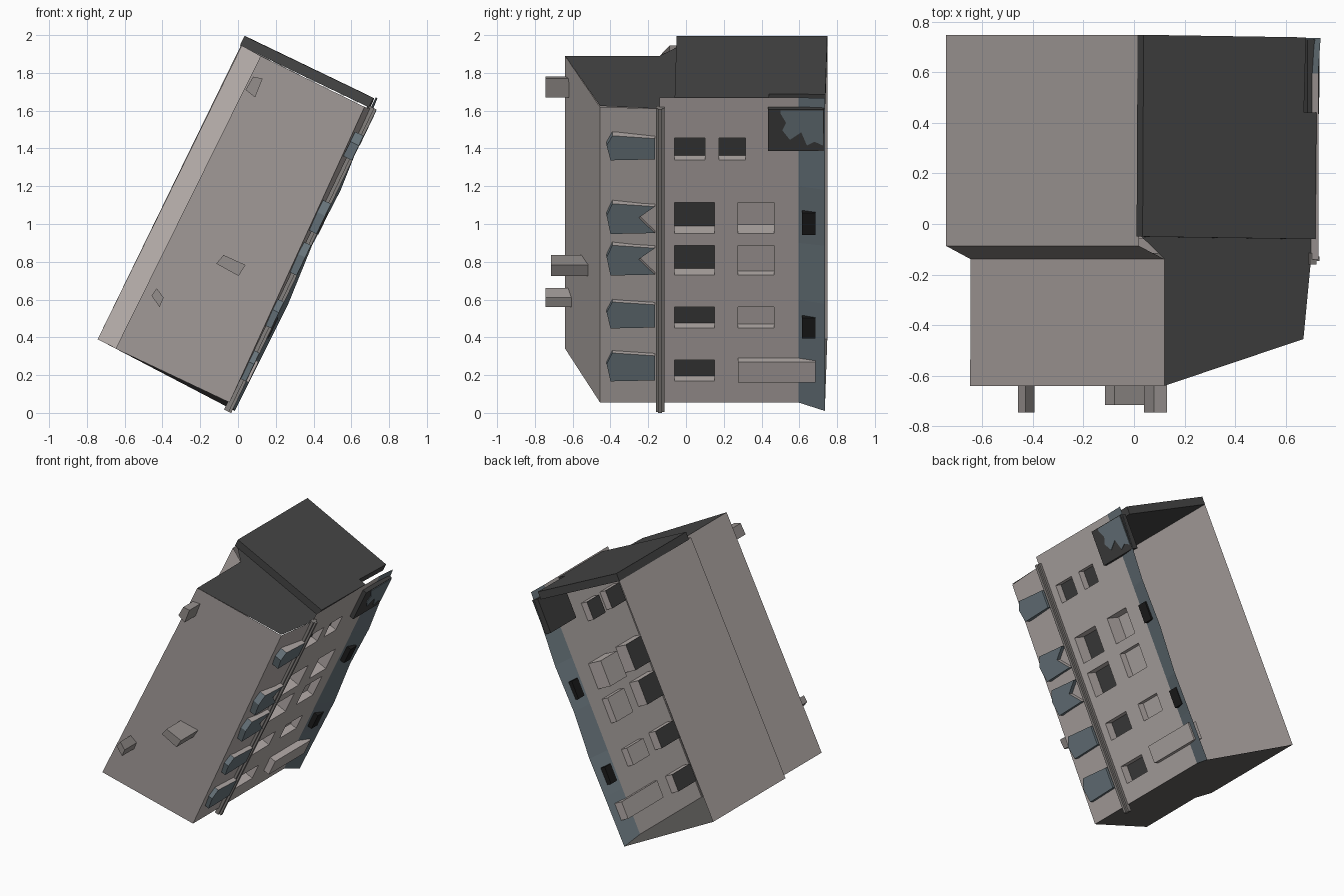
import bpy, bmesh, math
from mathutils import Vector as V

if "Cube" in bpy.data.objects:
    bpy.data.objects.remove(bpy.data.objects["Cube"])

TILT = math.radians(25.6)                              # whole house leans toward +x
OUT = V((math.cos(TILT), 0, -math.sin(TILT)))          # outward from the facade
UP = V((math.sin(TILT), 0, math.cos(TILT)))            # along the leaning walls
CENTRE = V((0, 0.05, 1.0))


def colour(name, r, g, b):
    m = bpy.data.materials.new(name)
    m.diffuse_color = (r, g, b, 1)
    m.use_nodes = True
    m.node_tree.nodes["Principled BSDF"].inputs["Base Color"].default_value = m.diffuse_color
    return m


WALL = colour("warm grey plaster", 0.46, 0.415, 0.40)
ROOF = colour("charcoal roof", 0.06, 0.06, 0.06)
BLUE = colour("slate blue", 0.145, 0.185, 0.21)
DARK = colour("dark glass", 0.05, 0.05, 0.05)
BLACK = colour("black vent", 0.012, 0.012, 0.012)
STONE = colour("mid grey stone", 0.30, 0.275, 0.265)
TRIM = colour("pipe grey", 0.23, 0.215, 0.205)
FLOOR = colour("floor grey", 0.12, 0.115, 0.11)


def add(name, bm, *mats):
    me = bpy.data.meshes.new(name)
    bm.to_mesh(me)
    bm.free()
    ob = bpy.data.objects.new(name, me)
    for m in mats:
        me.materials.append(m)
    bpy.context.collection.objects.link(ob)
    return ob


def sheet(name, polys, *mats, index=None):
    """Open single-sided faces, turned away from the house centre."""
    bm = bmesh.new()
    for i, p in enumerate(polys):
        f = bm.faces.new([bm.verts.new(c) for c in p])
        f.normal_update()
        if f.normal.dot(f.calc_center_median() - CENTRE) < 0:
            f.normal_flip()
        f.material_index = index[i] if index else 0
    bmesh.ops.remove_doubles(bm, verts=bm.verts, dist=0.0005)
    return add(name, bm, *mats)


def solid(name, ring, vec, mat, top=None):
    """Closed prism; faces looking up the wall may take a second colour."""
    bm = bmesh.new()
    n = len(ring)
    a = [bm.verts.new(V(p)) for p in ring]
    b = [bm.verts.new(V(p) + V(vec)) for p in ring]
    bm.faces.new(a)
    bm.faces.new(b[::-1])
    for i in range(n):
        bm.faces.new((a[i], a[(i + 1) % n], b[(i + 1) % n], b[i]))
    bmesh.ops.recalc_face_normals(bm, faces=bm.faces)
    if top:
        for f in bm.faces:
            f.material_index = int(f.normal.dot(UP) > 0.5)
    return add(name, bm, mat, *([top] if top else []))


def F(y, z, d=0.0):
    """Point on the leaning facade at height z, pushed out by d."""
    return V((-0.045 + 0.745 * (z - 0.055) / 1.555, y, z)) + OUT * d


def rect(y0, y1, z0, z1, d=0.0):
    return [F(y0, z0, d), F(y1, z0, d), F(y1, z1, d), F(y0, z1, d)]


def plate(name, outline, d0, d1, mat, top=None):
    return solid(name, [F(y, z, d0) for y, z in outline], OUT * (d1 - d0), mat, top)


def box(y0, y1, z0, z1):
    return [(y0, z0), (y1, z0), (y1, z1), (y0, z1)]


# Outer shell walls (the far +y end is open)
sheet("front_wall", [[(-.648, -.64, .34), F(-.455, .055), (.67, -.455, 1.62), (.12, -.64, 1.89)]], WALL)
sheet("rear_walls", [
    [(-.743, -.087, .39), (-.743, .748, .39), (.02, .748, 1.955), (.02, -.087, 1.945)],
    [(-.743, -.087, .39), (-.646, -.139, .34), (.12, -.139, 1.89), (.02, -.087, 1.945)],
    [(-.646, -.139, .34), (-.648, -.64, .34), (.12, -.64, 1.89), (.12, -.139, 1.89)]], WALL)
sheet("floor", [[(-.648, -.64, .34), F(-.455, .055), F(-.14, .055), F(.595, .055),
                 F(.735, .03, .045), (-.743, .748, .39), (-.743, -.087, .39), (-.646, -.139, .34)]], FLOOR)

# Facade with recessed windows: y0, y1, z0, z1, depth, dark back
wins = [(-.06, .10, 1.34, 1.455, .05, 1), (.175, .315, 1.34, 1.455, .05, 1)]
for z0, z1, dd, dl in ((.95, 1.115, .09, .11), (.73, .885, .08, .05), (.45, .56, .06, .05)):
    wins += [(-.06, .15, z0, z1, dd, 1), (.275, .465, z0, min(z1, z0 + .165), dl, 0)]
wins.append((-.06, .15, .17, .28, .06, 1))
ys = sorted({-.14, .595} | {v for w in wins for v in w[:2]})
zs = sorted({.055, 1.67} | {v for w in wins for v in w[2:4]})
polys, idx = [], []
for ya, yb in zip(ys, ys[1:]):
    for za, zb in zip(zs, zs[1:]):
        cy, cz = (ya + yb) / 2, (za + zb) / 2
        if not any(w[0] < cy < w[1] and w[2] < cz < w[3] for w in wins):
            polys.append(rect(ya, yb, za, zb))
            idx.append(0)
polys.append([F(-.455, .055), F(-.14, .055), F(-.14, 1.61), (.67, -.455, 1.62)])
idx.append(0)
for y0, y1, z0, z1, d, dark in wins:
    o, b = rect(y0, y1, z0, z1), rect(y0, y1, z0, z1, -d)
    polys.append(b)
    idx.append(dark)
    for i in range(4):
        j = (i + 1) % 4
        polys.append([o[i], o[j], b[j], b[i]])
        idx.append(0)
sheet("facade", polys, WALL, DARK, index=idx)

# Wavy blue corner strip with vents
lev = [(.03, .045), (.35, .05), (.6, .055), (.9, .035), (1.2, .045), (1.4, .03), (1.67, .01)]
sheet("corner_strip", [[F(.595, max(za, .055)), F(.735, za, da), F(.735, zb, db), F(.595, zb)]
                       for (za, da), (zb, db) in zip(lev, lev[1:])], BLUE)
for i, (z0, z1) in enumerate(((.41, .52), (.96, 1.075))):
    plate(f"vent_{i}", box(.615, .685, z0, z1), 0, .04, BLACK)

# Pointed blue bays with pale tops; two have a notched side
for i, (z0, z1) in enumerate(((.18, .33), (.46, .6), (.74, .9), (.96, 1.12), (1.35, 1.48))):
    m = z0 + (z1 - z0) * 0.6
    pts = [(-.40, z0), (-.165, z0 + .005)]
    if i in (2, 3):
        pts.append((-.25, m - .01))
    pts += [(-.165, z1 - .015), (-.39, z1), (-.42, m)]
    plate(f"bay_{i}", pts, -.02, .03, BLUE, WALL)

# Ribbed drain pipe, entrance box, corner balcony panel with blue patch
plate("drain_pipe", box(-.16, -.115, .013, 1.62), -.01, .018, TRIM)
plate("drain_pipe_rib", box(-.147, -.128, .013, 1.62), 0, .032, TRIM)
plate("entrance_box", box(.275, .685, .18, .29), -.03, .045, WALL)
plate("balcony_panel", box(.435, .73, 1.40, 1.62), -.02, .03, DARK)
plate("balcony_patch", [(.50, 1.60), (.53, 1.55), (.51, 1.51), (.55, 1.46), (.61, 1.50), (.64, 1.43),
                        (.68, 1.45), (.725, 1.43), (.725, 1.615), (.50, 1.615)], .029, .034, BLUE)

# Roofs: low front roof and thicker main slab
sheet("front_roof", [[(.12, -.64, 1.89), (.67, -.455, 1.625), (.70, -.14, 1.61),
                      (.70, -.05, 1.61), (.03, -.05, 1.935), (.12, -.139, 1.89)]], ROOF)
solid("main_roof", [(.034, -.05, 1.995), (.717, -.06, 1.667), (.722, .44, 1.665),
                    (.672, .44, 1.689), (.68, .738, 1.686), (.038, .748, 1.995)], UP * -.055, ROOF)

# Small blocks sticking out of the front wall
blocks = [([(.08, 1.78), (.13, 1.77), (.09, 1.67), (.04, 1.71)], -.745, -.6),
          ([(-.115, .79), (-.077, .836), (.04, .783), (.003, .725)], -.715, -.5),
          ([(-.458, .62), (-.43, .66), (-.394, .61), (-.415, .56)], -.745, -.56)]
for i, (ring, y0, y1) in enumerate(blocks):
    solid(f"wall_block_{i}", [(x, y0, z) for x, z in ring], (0, y1 - y0, 0), STONE)
